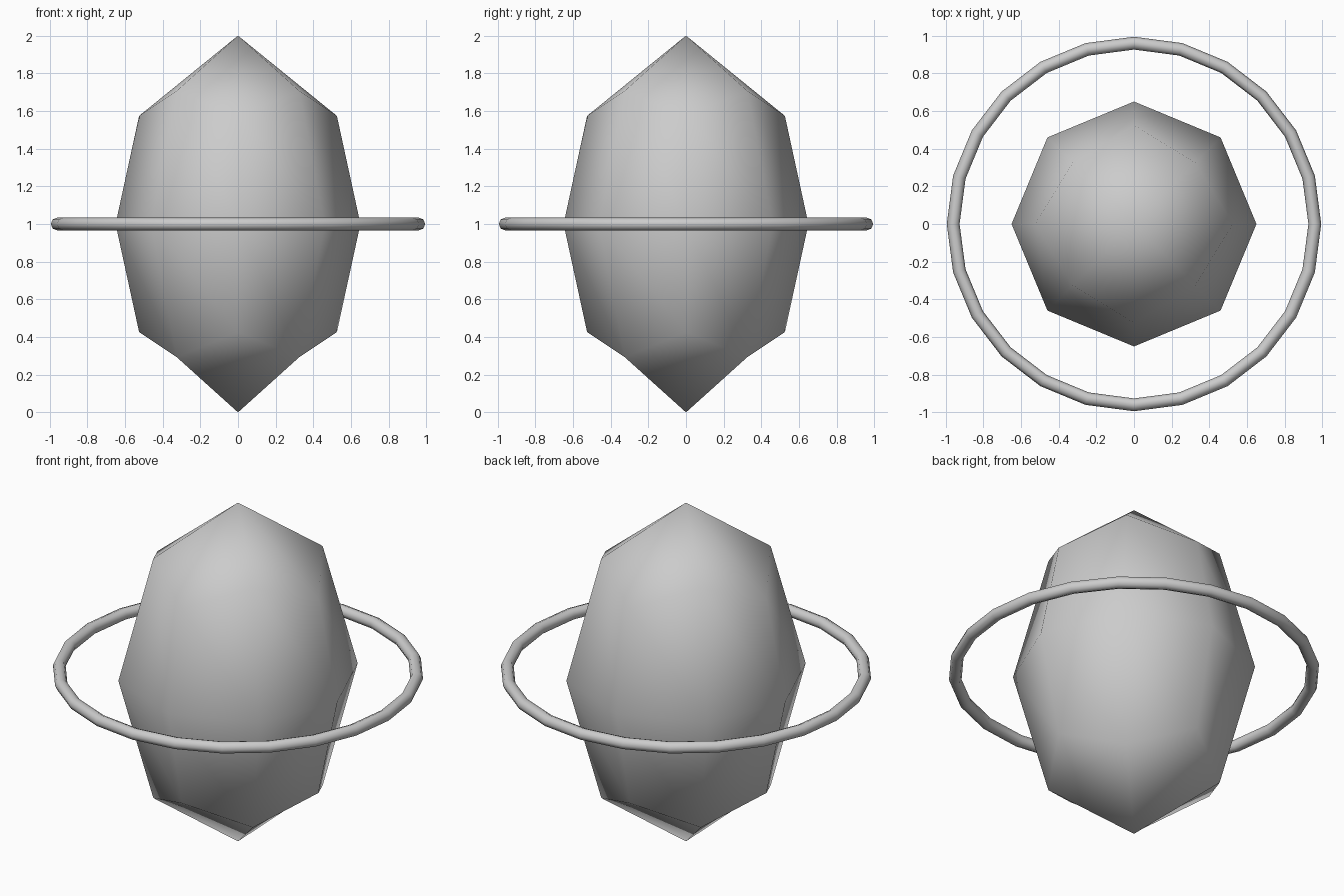
import bpy, bmesh
from math import sin, cos, pi

if "Cube" in bpy.data.objects:
    bpy.data.objects.remove(bpy.data.objects["Cube"], do_unlink=True)

grey = bpy.data.materials.new("plain_grey")
grey.use_nodes = True
grey.diffuse_color = (0.6, 0.6, 0.6, 1)
grey.node_tree.nodes["Principled BSDF"].inputs["Base Color"].default_value = (0.6, 0.6, 0.6, 1)


def finish(bm, name):
    bmesh.ops.recalc_face_normals(bm, faces=bm.faces)
    for f in bm.faces:
        f.smooth = True
    mesh = bpy.data.meshes.new(name)
    bm.to_mesh(mesh)
    bm.free()
    mesh.materials.append(grey)
    obj = bpy.data.objects.new(name, mesh)
    bpy.context.collection.objects.link(obj)
    obj.location.z = 1


# Gem body: eight-sided rings whose corners alternate between axis and diagonal
def gem_ring(bm, axis, diagonal):
    ring = []
    for i in range(8):
        r, z = diagonal if i % 2 else axis
        a = i * pi / 4
        ring.append(bm.verts.new((r * cos(a), r * sin(a), z)))
    return ring


bm = bmesh.new()
top = bm.verts.new((0, 0, 1))
upper = gem_ring(bm, (0.525, 0.574), (0.46, 0.707))
middle = gem_ring(bm, (0.65, 0), (0.65, 0))
lower = gem_ring(bm, (0.525, -0.574), (0.46, -0.707))
bottom = bm.verts.new((0, 0, -1))

for i in range(8):
    j = (i + 1) % 8
    bm.faces.new((top, upper[i], upper[j]))
    for a, b in ((upper, middle), (middle, lower)):
        bm.faces.new((a[i], b[i], b[j]))
        bm.faces.new((a[i], b[j], a[j]))

# Lower cap: each kite is split between its two diagonal corners
for i in range(0, 8, 2):
    bm.faces.new((lower[i - 1], lower[i], lower[i + 1]))
    bm.faces.new((bottom, lower[i - 1], lower[i + 1]))
finish(bm, "gem_body")

# Floating ring around the waist
bm = bmesh.new()
SEGMENTS, SIDES = 24, 8
loops = []
for i in range(SEGMENTS):
    a = i * 2 * pi / SEGMENTS
    loop = []
    for k in range(SIDES):
        t = k * 2 * pi / SIDES
        r = 0.96 + 0.034 * cos(t)
        loop.append(bm.verts.new((r * cos(a), r * sin(a), 0.034 * sin(t))))
    loops.append(loop)
for i in range(SEGMENTS):
    for k in range(SIDES):
        bm.faces.new((loops[i - 1][k - 1], loops[i][k - 1], loops[i][k], loops[i - 1][k]))
finish(bm, "floating_ring")
